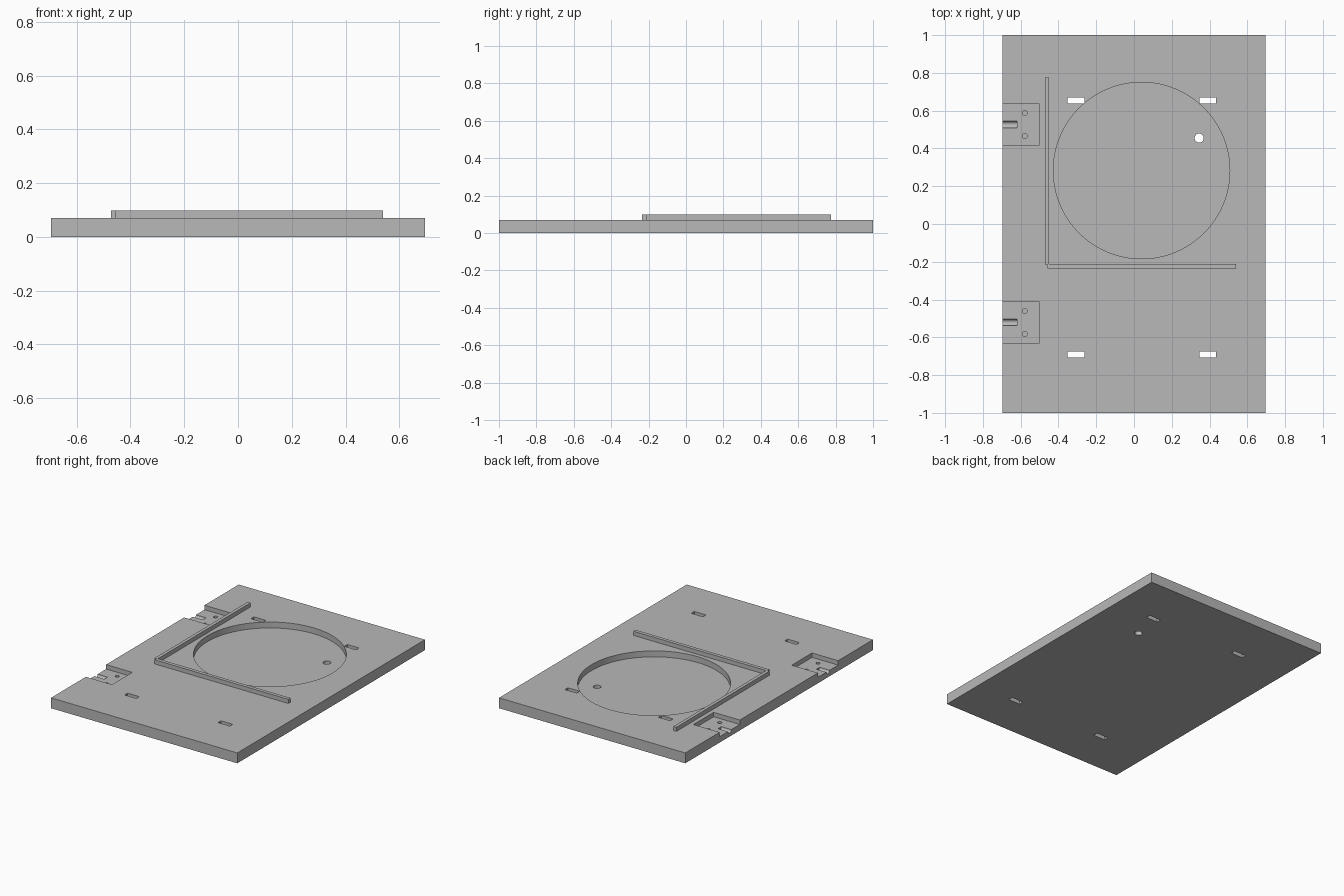
import bpy
import math

default = bpy.data.objects.get("Cube")
if default:
    bpy.data.objects.remove(default, do_unlink=True)

WIDTH, LENGTH, THICK = 1.39, 2.0, 0.07
LEFT = -WIDTH / 2

grey = bpy.data.materials.new("light grey")
grey.use_nodes = True
colour = (0.48, 0.48, 0.48, 1)
grey.diffuse_color = colour
grey.node_tree.nodes["Principled BSDF"].inputs["Base Color"].default_value = colour


def prism(name, outline, z0, z1):
    """Extrude an xy outline (counter-clockwise) from z0 to z1."""
    n = len(outline)
    verts = [(x, y, z) for z in (z0, z1) for x, y in outline]
    faces = [tuple(reversed(range(n))), tuple(range(n, 2 * n))]
    faces += [(i, (i + 1) % n, n + (i + 1) % n, n + i) for i in range(n)]
    mesh = bpy.data.meshes.new(name)
    mesh.from_pydata(verts, [], faces)
    mesh.materials.append(grey)
    obj = bpy.data.objects.new(name, mesh)
    bpy.context.collection.objects.link(obj)
    return obj


def box(name, x0, x1, y0, y1, z0, z1):
    return prism(name, [(x0, y0), (x1, y0), (x1, y1), (x0, y1)], z0, z1)


def disc(name, x, y, r, z0, z1, n=32):
    ring = [(x + r * math.cos(math.tau * i / n), y + r * math.sin(math.tau * i / n))
            for i in range(n)]
    return prism(name, ring, z0, z1)


def cut(target, cutter):
    """Subtract the cutter for good, then remove it."""
    cutter.hide_render = True
    mod = target.modifiers.new("cut", 'BOOLEAN')
    mod.operation, mod.solver, mod.object = 'DIFFERENCE', 'EXACT', cutter
    bpy.context.view_layer.update()
    graph = bpy.context.evaluated_depsgraph_get()
    mesh = bpy.data.meshes.new_from_object(target.evaluated_get(graph))
    target.modifiers.clear()
    target.data = mesh
    bpy.data.objects.remove(cutter, do_unlink=True)


# Flat base plate
plate = box("base_plate", LEFT, -LEFT, -LENGTH / 2, LENGTH / 2, 0, THICK)

# Round recess with a drain hole through its floor
cut(plate, disc("recess_cutter", 0.04, 0.283, 0.467, 0.03, 0.2, 128))
cut(plate, disc("drain_cutter", 0.345, 0.455, 0.024, -0.1, 0.2))

# Four mounting slots right through the plate
for x in (-0.307, 0.39):
    for y in (0.655, -0.692):
        cut(plate, box("slot_cutter", x - 0.044, x + 0.044, y - 0.016, y + 0.016, -0.1, 0.2))

# Two hinge pockets, each with a rounded groove and two screw holes
for y in (0.527, -0.521):
    floor = 0.04
    cut(plate, box("pocket_cutter", LEFT - 0.1, -0.5, y - 0.108, y + 0.108, floor, 0.2))
    groove = disc("groove_cutter", 0, 0, 0.0175, -0.1, 0.075)
    groove.rotation_euler = (0, math.pi / 2, 0)
    groove.location = (LEFT, y, floor)
    cut(plate, groove)
    for side in (-1, 1):
        cut(plate, disc("screw_cutter", -0.578, y + side * 0.061, 0.013, 0.012, 0.2))

# L-shaped raised rail with a stepped corner
rail = prism("corner_rail", [
    (-0.472, -0.215), (-0.457, -0.215), (-0.457, -0.235), (0.54, -0.235),
    (0.54, -0.211), (-0.45, -0.211), (-0.45, 0.776), (-0.472, 0.776)],
    THICK - 0.005, 0.098)

bpy.ops.object.select_all(action='DESELECT')
for obj in (plate, rail):
    obj.select_set(True)
bpy.context.view_layer.objects.active = plate
bpy.ops.object.shade_smooth_by_angle(angle=math.radians(30))
